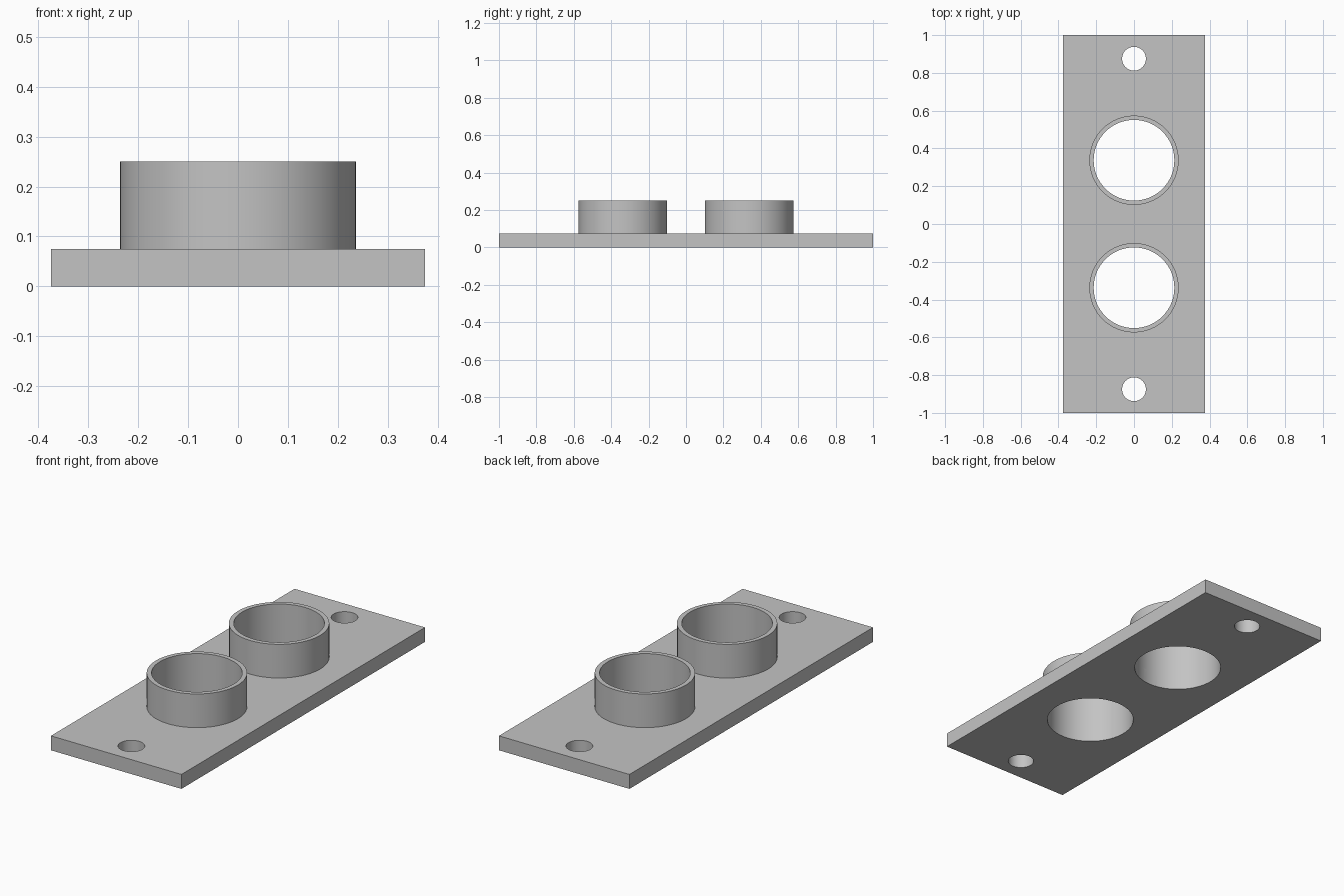
import bpy
import bmesh
from math import cos, sin, tau, radians

if "Cube" in bpy.data.objects:
    bpy.data.objects.remove(bpy.data.objects["Cube"], do_unlink=True)

HALF_X, HALF_Y, THICK, TOP = 0.375, 1.0, 0.075, 0.25
RING_Y, RING_OUT, RING_IN = 0.3375, 0.2365, 0.2135
SCREW_Y, SCREW_R = 0.875, 0.063
SEGS = 64

grey = bpy.data.materials.new("plain_grey")
grey.use_nodes = True
colour = (0.55, 0.55, 0.55, 1)
grey.diffuse_color = colour
grey.node_tree.nodes["Principled BSDF"].inputs["Base Color"].default_value = colour


def finish(bm, name, y=0):
    bmesh.ops.recalc_face_normals(bm, faces=bm.faces)
    mesh = bpy.data.meshes.new(name)
    bm.to_mesh(mesh)
    bm.free()
    mesh.materials.append(grey)
    obj = bpy.data.objects.new(name, mesh)
    obj.location.y = y
    bpy.context.collection.objects.link(obj)
    return obj


def activate(obj):
    bpy.ops.object.select_all(action='DESELECT')
    obj.select_set(True)
    bpy.context.view_layer.objects.active = obj


def smooth(obj):
    activate(obj)
    bpy.ops.object.shade_smooth_by_angle(angle=radians(30))


def drill(target, y, radius):
    """Cut a round through hole and discard the cutter."""
    bm = bmesh.new()
    bmesh.ops.create_cone(bm, cap_ends=True, segments=SEGS,
                          radius1=radius, radius2=radius, depth=1)
    cutter = finish(bm, "hole_cutter", y)
    cutter.hide_render = True
    mod = target.modifiers.new("hole", 'BOOLEAN')
    mod.operation = 'DIFFERENCE'
    mod.solver = 'EXACT'
    mod.object = cutter
    activate(target)
    bpy.ops.object.modifier_apply(modifier=mod.name)
    bpy.data.objects.remove(cutter, do_unlink=True)


def collar(name, y):
    """Thin-walled tube standing on the plate around a large hole."""
    bm = bmesh.new()
    profile = [(RING_OUT, THICK), (RING_OUT, TOP), (RING_IN, TOP), (RING_IN, THICK)]
    loops = [[bm.verts.new((r * cos(tau * i / SEGS), r * sin(tau * i / SEGS), z))
              for i in range(SEGS)] for r, z in profile]
    for a, b in zip(loops, loops[1:] + loops[:1]):
        for i in range(SEGS):
            j = (i + 1) % SEGS
            bm.faces.new((a[i], a[j], b[j], b[i]))
    smooth(finish(bm, name, y))


# Flat mounting plate with two large and two small through holes
bm = bmesh.new()
bmesh.ops.create_cube(bm, size=1)
for v in bm.verts:
    v.co = (v.co.x * 2 * HALF_X, v.co.y * 2 * HALF_Y, (v.co.z + 0.5) * THICK)
plate = finish(bm, "mounting_plate")
for side in (-1, 1):
    drill(plate, side * RING_Y, RING_IN)
    drill(plate, side * SCREW_Y, SCREW_R)
smooth(plate)

# Raised collars
collar("front_collar", -RING_Y)
collar("back_collar", RING_Y)
